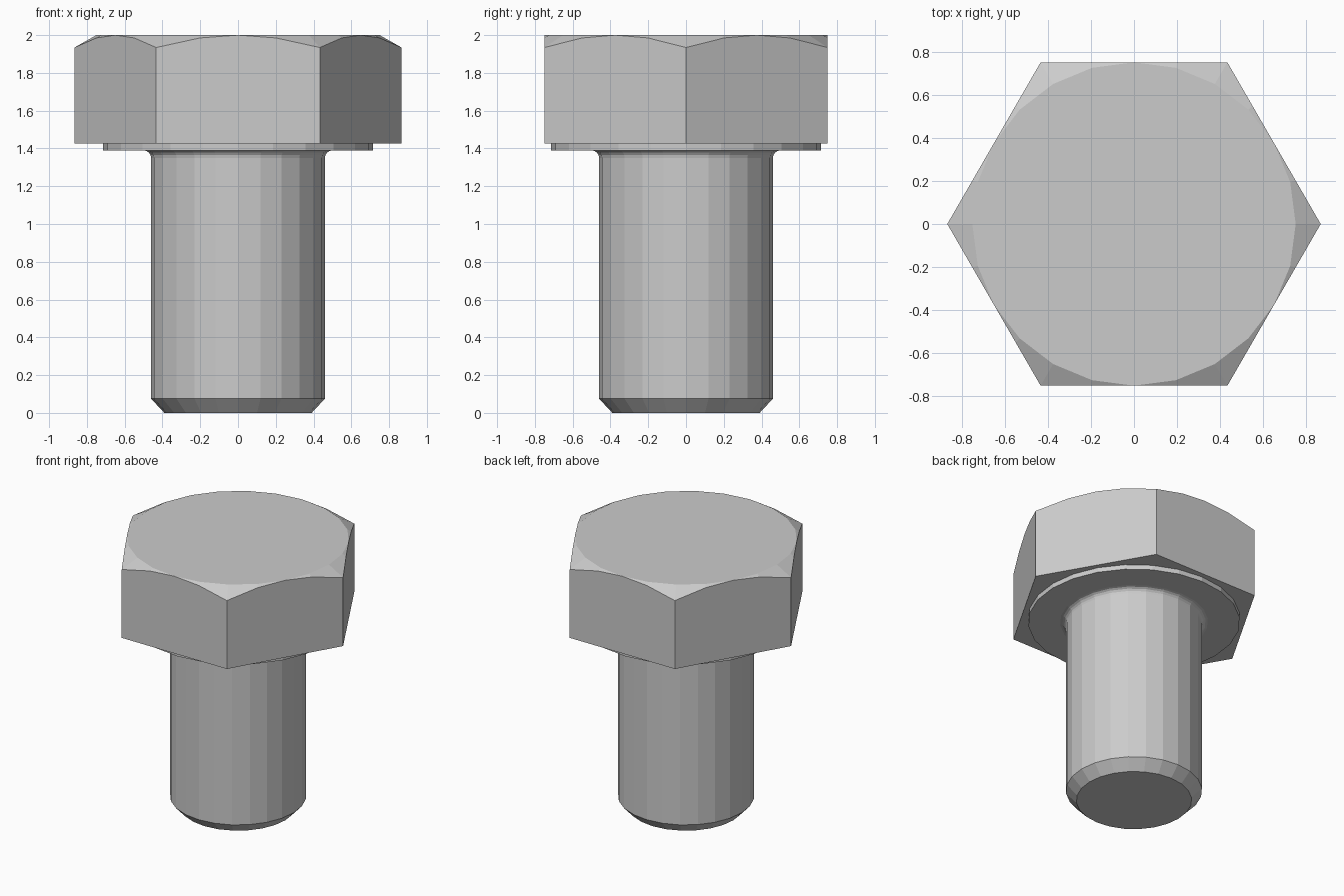
import bpy, bmesh
from math import sin, cos, pi, radians, tan

if "Cube" in bpy.data.objects:
    bpy.data.objects.remove(bpy.data.objects["Cube"])

SEG = 24
APOTHEM = 0.75          # half the width across flats
ANGLES = [2 * pi * i / SEG for i in range(SEG)]


def hex_radius(a):
    return APOTHEM / cos((a % (pi / 3)) - pi / 6)


def circle(r, z):
    return [(r * cos(a), r * sin(a), z) for a in ANGLES]


def hexagon(height):
    return [(hex_radius(a) * cos(a), hex_radius(a) * sin(a), height(hex_radius(a)))
            for a in ANGLES]


# Shank with chamfered tip
rings = [circle(0.39, 0), circle(0.46, 0.075)]

# Fillet under the head
R = 0.04
for k in range(5):
    t = k / 4 * pi / 2
    rings.append(circle(0.46 + R * (1 - cos(t)), 1.39 - R + R * sin(t)))

# Washer face
rings += [circle(0.715, 1.39), circle(0.715, 1.425)]

# Hex head, its top corners cut by a 30 degree cone
rings.append(hexagon(lambda r: 1.425))
rings.append(hexagon(lambda r: 2 - (r - APOTHEM) * tan(radians(29.5))))
rings.append(circle(APOTHEM, 2))

bm = bmesh.new()
loops = [[bm.verts.new(p) for p in ring] for ring in rings]
for lo, hi in zip(loops, loops[1:]):
    for i in range(SEG):
        j = (i + 1) % SEG
        bm.faces.new((lo[i], lo[j], hi[j], hi[i]))
bm.faces.new(loops[0][::-1])
bm.faces.new(loops[-1])
bmesh.ops.remove_doubles(bm, verts=bm.verts[:], dist=1e-4)
bmesh.ops.recalc_face_normals(bm, faces=bm.faces[:])

mesh = bpy.data.meshes.new("hex_bolt")
bm.to_mesh(mesh)
bm.free()
bolt = bpy.data.objects.new("hex_bolt", mesh)
bpy.context.collection.objects.link(bolt)
